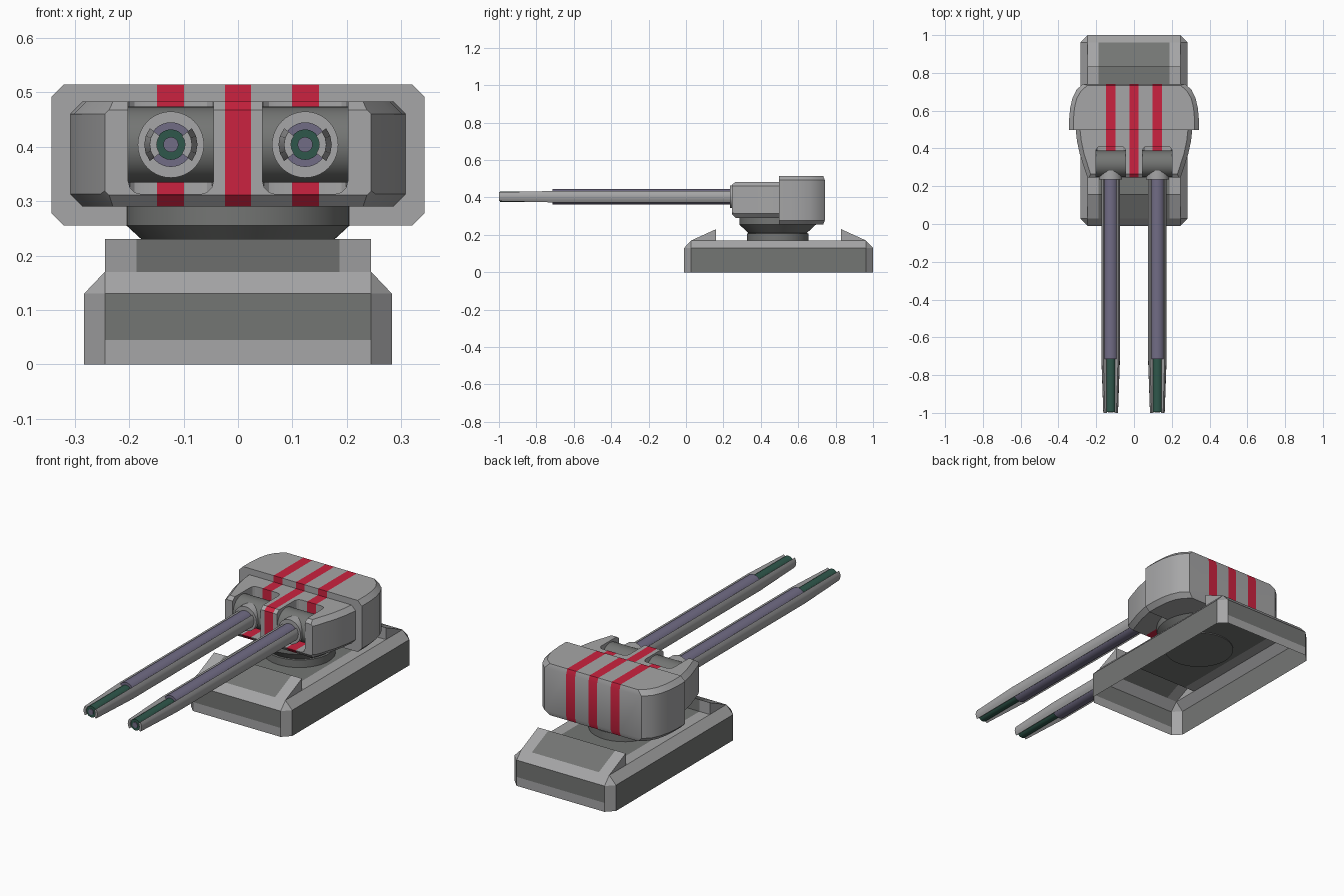
import bpy, bmesh, math
from mathutils import Vector

if "Cube" in bpy.data.objects:
    bpy.data.objects.remove(bpy.data.objects["Cube"])


def material(name, rgb):
    m = bpy.data.materials.new(name)
    m.diffuse_color = (*rgb, 1)
    m.use_nodes = True
    m.node_tree.nodes["Principled BSDF"].inputs["Base Color"].default_value = m.diffuse_color
    return m


LIGHT = material("light grey", (0.38, 0.38, 0.385))
DARK = material("dark grey", (0.175, 0.18, 0.175))
RED = material("red", (0.60, 0.016, 0.05))
PURPLE = material("purple grey", (0.165, 0.15, 0.235))
GREEN = material("dark green", (0.028, 0.095, 0.07))


def finish(bm, name, mats, smooth=None, fix=True):
    if fix:
        bmesh.ops.recalc_face_normals(bm, faces=bm.faces)
    me = bpy.data.meshes.new(name)
    bm.to_mesh(me)
    bm.free()
    ob = bpy.data.objects.new(name, me)
    bpy.context.collection.objects.link(ob)
    for m in mats:
        me.materials.append(m)
    if smooth:
        activate(ob)
        bpy.ops.object.shade_smooth_by_angle(angle=math.radians(smooth))
    return ob


def activate(ob):
    bpy.ops.object.select_all(action='DESELECT')
    ob.select_set(True)
    bpy.context.view_layer.objects.active = ob


def loft(loops, caps=True):
    """Skin a list of equally long point loops."""
    bm = bmesh.new()
    rows = [[bm.verts.new(p) for p in loop] for loop in loops]
    n = len(rows[0])
    for a, b in zip(rows, rows[1:]):
        for i in range(n):
            j = (i + 1) % n
            bm.faces.new((a[i], a[j], b[j], b[i]))
    if caps:
        bm.faces.new(rows[0])
        bm.faces.new(rows[-1])
    bmesh.ops.remove_doubles(bm, verts=bm.verts, dist=1e-5)
    return bm


def ring(axis, c, r, t, n=40):
    """Circle of radius r at position t along the y, z or x axis."""
    out = []
    for i in range(n):
        a = 2 * math.pi * i / n
        u, v = r * math.cos(a), r * math.sin(a)
        out.append({'x': (t, c[1] + u, c[2] + v),
                    'y': (c[0] + u, t, c[2] + v),
                    'z': (c[0] + u, c[1] + v, t)}[axis])
    return out


def lathe(name, axis, c, profile, mat, n=40):
    return finish(loft([ring(axis, c, r, t, n) for r, t in profile]), name, [mat], 30)


CY = 0.495  # pivot of the turret


# Base skirt: open shell with chamfered corners
def octagon(hx, hy, c, z):
    q = [(hx, hy - c), (hx - c, hy)]
    pts = q + [(-x, y) for x, y in q[::-1]] + [(-x, -y) for x, y in q] + [(x, -y) for x, y in q[::-1]]
    return [(x, CY + y, z) for x, y in pts]


rect = [(math.copysign(0.245, x), CY + math.copysign(0.467, y - CY), 0.17)
        for x, y, z in octagon(0.283, 0.505, 0.038, 0)]
bm = loft([octagon(0.283, 0.505, 0.038, z) for z in (0, 0.045, 0.13)] + [rect], caps=False)
bm.normal_update()
for f in bm.faces:
    c, n = f.calc_center_median(), f.normal
    if n.dot(Vector((c.x, c.y - CY, 0))) < 0:
        f.normal_flip()
    f.material_index = int(abs(n.x) > 0.95 or (abs(n.y) > 0.95 and c.z > 0.045))
finish(bm, "base_skirt", [LIGHT, DARK], fix=False)

# Base deck with a wedge shaped lip at each end, dark down the middle
profile = [(0.028, 0.17), (0.16, 0.23), (0.16, 0.17), (0.83, 0.17), (0.83, 0.23), (0.962, 0.17)]
bm = bmesh.new()
cols = [[bm.verts.new((x, y, z)) for y, z in profile] for x in (-0.245, -0.187, 0.187, 0.245)]
for k, (a, b) in enumerate(zip(cols, cols[1:])):
    for i in range(len(profile) - 1):
        bm.faces.new((a[i], b[i], b[i + 1], a[i + 1])).material_index = int(k == 1)
for i in (0, 3):
    bm.faces.new(cols[0][i:i + 3])
    bm.faces.new(cols[3][i:i + 3][::-1])
finish(bm, "base_deck", [LIGHT, DARK], fix=False)

# Turntable neck
lathe("turntable", 'z', (0, 0.49, 0),
      [(0.165, 0.165), (0.165, 0.208), (0.155, 0.209), (0.205, 0.255), (0.205, 0.30)], DARK, 48)


# Painted stripes: cut the mesh at the stripe borders and colour by x position
def paint_stripes(ob):
    bm = bmesh.new()
    bm.from_mesh(ob.data)
    for x in (-0.149, -0.099, -0.024, 0.024, 0.099, 0.149):
        bmesh.ops.bisect_plane(bm, geom=bm.verts[:] + bm.edges[:] + bm.faces[:],
                               plane_co=(x, 0, 0), plane_no=(1, 0, 0), dist=1e-5)
    for f in bm.faces:
        x = abs(f.calc_center_median().x)
        side = abs(f.normal.x) > 0.95
        f.material_index = int((x < 0.024 or 0.099 < x < 0.149) and not side)
    bm.to_mesh(ob.data)
    bm.free()
    activate(ob)
    bpy.ops.object.shade_smooth_by_angle(angle=math.radians(25))


# Turret rear block: rounded plan, chamfered top and bottom
half = [(0.343, 0.497), (0.343, 0.56), (0.338, 0.615), (0.326, 0.665), (0.305, 0.71), (0.27, 0.742)]


def plan(d, z):
    right = [(x - d, y - (0.008 if d and y > 0.7 else 0), z) for x, y in half]
    return right + [(-x, y, z) for x, y, z in right[::-1]]


rear = finish(loft([plan(0.023, 0.255), plan(0, 0.278), plan(0, 0.492), plan(0.023, 0.515)]),
              "turret_rear", [LIGHT, RED])
paint_stripes(rear)


# Turret front housing: octagonal section that narrows forward
def section(y, hx, z0, z1, c=0.023):
    r = [(hx - c, z0), (hx, max(z0 + c, 0.313)), (hx, min(z1 - c, 0.46)), (hx - c, z1)]
    return [(x, y, z) for x, z in r] + [(-x, y, z) for x, z in r[::-1]]


front = finish(loft([section(0.245, 0.245, 0.311, 0.468, 0.008), section(0.265, 0.253, 0.29, 0.483),
                     section(0.37, 0.287, 0.29, 0.483), section(0.44, 0.302, 0.29, 0.483),
                     section(0.52, 0.311, 0.29, 0.483)]), "turret_front", [LIGHT, RED])

for s in (-1, 1):
    # Gun slot cutter
    bm = bmesh.new()
    bmesh.ops.create_cube(bm, size=1)
    for v in bm.verts:
        v.co = (s * 0.1235 + v.co.x * 0.157, 0.28 + v.co.y * 0.26, 0.463 + v.co.z * 0.30)
    edges = [e for e in bm.edges
             if all(v.co.z < 0.4 for v in e.verts) and abs(e.verts[0].co.x - e.verts[1].co.x) < 0.01
             or all(v.co.y > 0.3 for v in e.verts) and abs(e.verts[0].co.z - e.verts[1].co.z) > 0.1]
    bmesh.ops.bevel(bm, geom=edges, offset=0.024, segments=3, profile=0.5, affect='EDGES')
    cutter = finish(bm, "slot_cutter", [LIGHT])
    cutter.hide_render = True
    mod = front.modifiers.new("slot", 'BOOLEAN')
    mod.operation = 'DIFFERENCE'
    mod.solver = 'EXACT'
    mod.object = cutter
    activate(front)
    bpy.ops.object.modifier_apply(modifier=mod.name)
    bpy.data.objects.remove(cutter)
paint_stripes(front)

# Guns
for s, side in ((-1, "left"), (1, "right")):
    c = (s * 0.1235, 0.318, 0.404)
    lathe(side + "_mantlet", 'x', c, [(0.07, c[0] - 0.079), (0.07, c[0] + 0.079)], DARK, 40)
    lathe(side + "_collar", 'y', c, [(0.061, 0.235), (0.061, 0.32)], LIGHT)
    lathe(side + "_barrel", 'y', c, [(0.041, -0.715), (0.041, 0.25)], PURPLE, 32)
    lathe(side + "_inner_barrel", 'y', c, [(0.028, -0.994), (0.028, -0.70)], GREEN, 24)
    lathe(side + "_bore_core", 'y', c, [(0.014, -0.998), (0.014, -0.95)], PURPLE, 20)
    # Two side rails per barrel, tapered at the muzzle
    for k, turn in (("a", 0), ("b", math.pi)):
        def sector(y, r):
            ang = [math.radians(d) for d in range(-38, 39, 19)]
            pts = [(r, a) for a in ang] + [(0.026, a) for a in ang[::-1]]
            return [(c[0] + q * math.cos(a + turn), y, c[2] + q * math.sin(a + turn)) for q, a in pts]
        finish(loft([sector(-1.0, 0.039), sector(-0.72, 0.049), sector(0.245, 0.049)]),
               side + "_barrel_rail_" + k, [LIGHT], 30)
